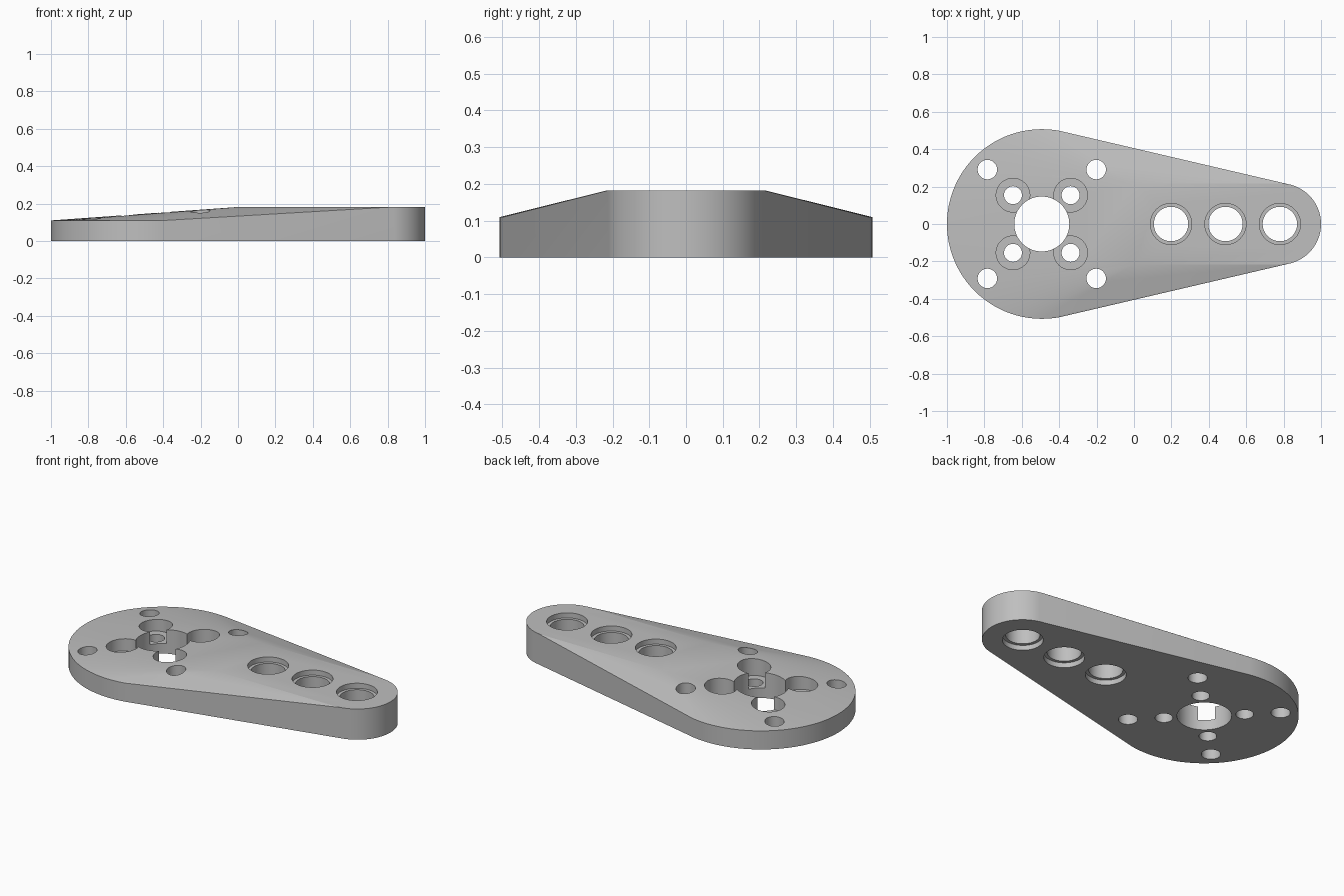
import bpy, bmesh, math

cube = bpy.data.objects.get("Cube")
if cube:
    bpy.data.objects.remove(cube, do_unlink=True)

BIG_X, BIG_R, RIM_Z = -0.493, 0.507, 0.11
TIP_X, TIP_R, TOP_Z = 0.783, 0.217, 0.182

grey = bpy.data.materials.new("plain_grey")
grey.use_nodes = True
grey.diffuse_color = (0.52, 0.52, 0.52, 1)
grey.node_tree.nodes["Principled BSDF"].inputs["Base Color"].default_value = grey.diffuse_color


def add_object(name, bm):
    mesh = bpy.data.meshes.new(name)
    bm.to_mesh(mesh)
    bm.free()
    obj = bpy.data.objects.new(name, mesh)
    bpy.context.collection.objects.link(obj)
    return obj


def disc_points(x, r, z, n=96):
    steps = (2 * math.pi * i / n for i in range(n))
    return [(x + r * math.cos(a), r * math.sin(a), z) for a in steps]


# Tapered arm: hull of a low wide disc, a taller narrow tip and a flat raised deck
points = []
for z in (0, RIM_Z):
    points += disc_points(BIG_X, BIG_R, z)
for z in (0, TOP_Z):
    points += disc_points(TIP_X, TIP_R, z)
points += [(0, side * TIP_R, TOP_Z) for side in (-1, 1)]

bm = bmesh.new()
verts = [bm.verts.new(p) for p in points]
result = bmesh.ops.convex_hull(bm, input=verts)
loose = [v for v in bm.verts if not v.link_faces]
bmesh.ops.delete(bm, geom=loose, context='VERTS')
bmesh.ops.dissolve_limit(bm, angle_limit=0.002, verts=bm.verts[:], edges=bm.edges[:])
bmesh.ops.recalc_face_normals(bm, faces=bm.faces[:])
arm = add_object("lever_arm", bm)
arm.data.materials.append(grey)


def drill(x, y, r, low=-0.1, high=0.3, n=64):
    """Cut a round hole between two heights."""
    bm = bmesh.new()
    bmesh.ops.create_cone(bm, cap_ends=True, segments=n, radius1=r, radius2=r, depth=high - low)
    bmesh.ops.translate(bm, verts=bm.verts[:], vec=(x, y, (low + high) / 2))
    cutter = add_object("hole_cutter", bm)
    cutter.data.materials.append(grey)
    cutter.hide_render = True
    mod = arm.modifiers.new("hole", 'BOOLEAN')
    mod.operation = 'DIFFERENCE'
    mod.solver = 'EXACT'
    mod.object = cutter
    bpy.context.view_layer.objects.active = arm
    bpy.ops.object.modifier_apply(modifier=mod.name)
    bpy.data.objects.remove(cutter, do_unlink=True)


# Hub bore with four counterbored screw holes and four outer pin holes
drill(BIG_X, 0, 0.147)
for sx in (-1, 1):
    for sy in (-1, 1):
        drill(BIG_X + sx * 0.154, sy * 0.154, 0.09, low=0.06)
        drill(BIG_X + sx * 0.154, sy * 0.154, 0.048)
        drill(BIG_X + sx * 0.291, sy * 0.291, 0.052)

# Row of three holes, recessed on both faces
for i in range(3):
    x = 0.198 + i * 0.291
    drill(x, 0, 0.092)
    drill(x, 0, 0.11, low=TOP_Z - 0.03)
    drill(x, 0, 0.11, high=0.03)

# Smooth round walls, crisp edges
bpy.ops.object.select_all(action='DESELECT')
arm.select_set(True)
bpy.context.view_layer.objects.active = arm
bpy.ops.object.shade_smooth_by_angle(angle=math.radians(8))
